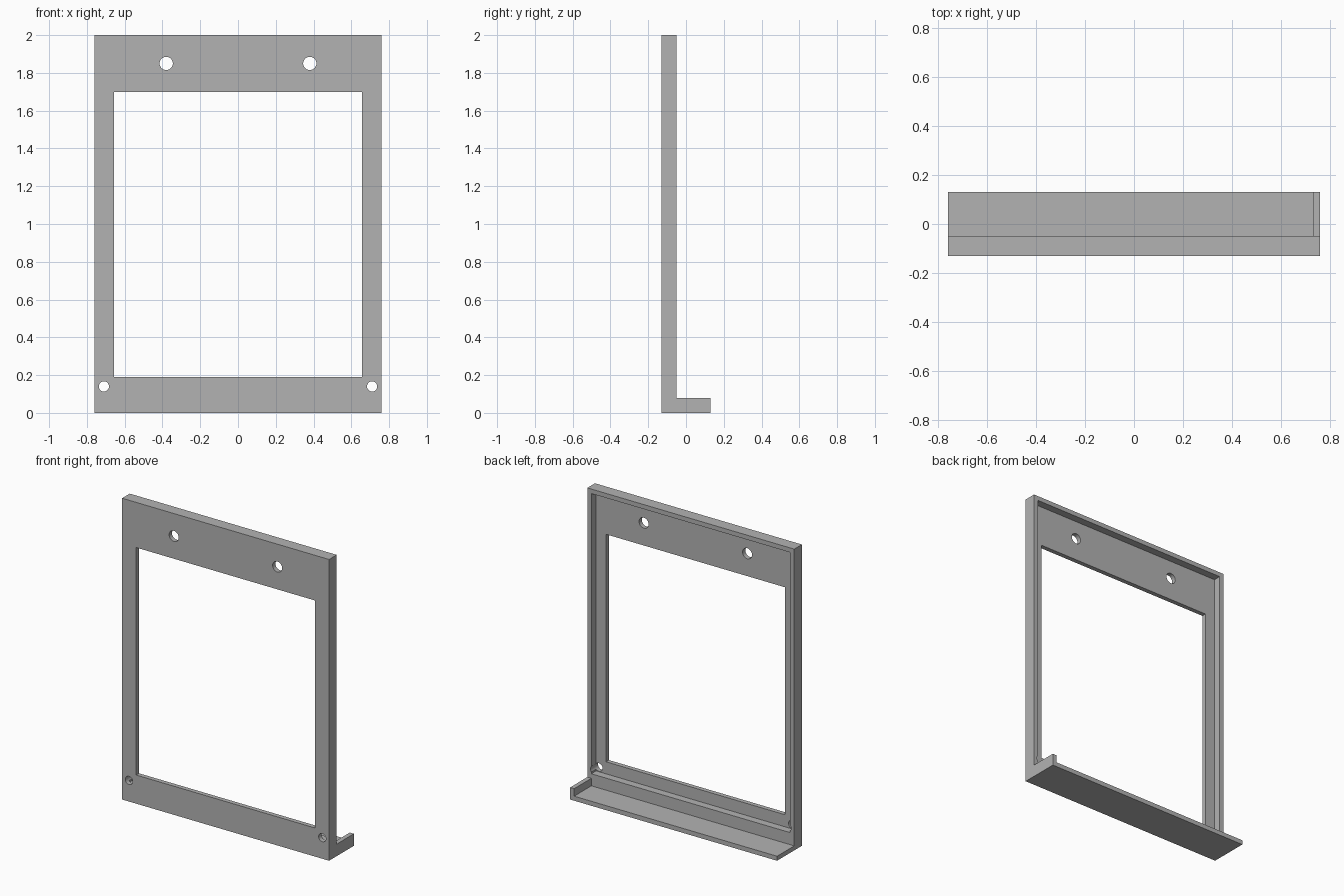
import bpy
import bmesh
from math import pi
from mathutils import Matrix, Vector

if "Cube" in bpy.data.objects:
    bpy.data.objects.remove(bpy.data.objects["Cube"], do_unlink=True)

W = 0.76                      # half width
FRONT, SHEET, REAR, TRAY = -0.13, -0.10, -0.05, 0.13
RIM = 0.03

grey = bpy.data.materials.new("plain grey")
grey.use_nodes = True
grey.diffuse_color = (0.45, 0.45, 0.45, 1)
grey.node_tree.nodes["Principled BSDF"].inputs["Base Color"].default_value = (0.45, 0.45, 0.45, 1)


def finish(name, bm):
    bmesh.ops.recalc_face_normals(bm, faces=bm.faces)
    mesh = bpy.data.meshes.new(name)
    bm.to_mesh(mesh)
    bm.free()
    mesh.materials.append(grey)
    obj = bpy.data.objects.new(name, mesh)
    bpy.context.collection.objects.link(obj)
    return obj


def prism(name, outline, y0, y1):
    """Extrude an x-z outline from y0 to y1."""
    bm = bmesh.new()
    face = bm.faces.new([bm.verts.new((x, y0, z)) for x, z in outline])
    grown = bmesh.ops.extrude_face_region(bm, geom=[face])["geom"]
    verts = [g for g in grown if isinstance(g, bmesh.types.BMVert)]
    bmesh.ops.translate(bm, verts=verts, vec=Vector((0, y1 - y0, 0)))
    return finish(name, bm)


def block(name, half, z0, z1, y0, y1):
    return prism(name, [(-half, z0), (half, z0), (half, z1), (-half, z1)], y0, y1)


def drill(name, x, z, radius):
    bm = bmesh.new()
    place = Matrix.Translation((x, -0.1, z)) @ Matrix.Rotation(pi / 2, 4, 'X')
    bmesh.ops.create_cone(bm, cap_ends=True, segments=32, radius1=radius,
                          radius2=radius, depth=0.3, matrix=place)
    return finish(name, bm)


# Upright frame with a rear recess, a window and four screw holes
frame = block("frame", W, 0, 2, FRONT, REAR)
cutters = [
    block("recess_cutter", W - RIM, 0.11, 2 - RIM, SHEET, 0.1),
    block("window_cutter", 0.657, 0.19, 1.70, -0.3, 0.2),
]
for side in (-1, 1):
    cutters.append(drill("upper_hole_cutter", side * 0.38, 1.85, 0.035))
    cutters.append(drill("lower_hole_cutter", side * 0.71, 0.14, 0.027))

for cutter in cutters:
    cutter.hide_render = True
    mod = frame.modifiers.new(cutter.name, 'BOOLEAN')
    mod.operation = 'DIFFERENCE'
    mod.solver = 'EXACT'
    mod.object = cutter

# Bake the cuts, then discard the cutters
bpy.context.view_layer.update()
cut = frame.evaluated_get(bpy.context.evaluated_depsgraph_get())
frame_mesh = bpy.data.meshes.new_from_object(cut)
frame.modifiers.clear()
frame.data = frame_mesh
for cutter in cutters:
    bpy.data.objects.remove(cutter, do_unlink=True)

# Rear shelf with a raised lip on its left end only
prism("shelf", [(-W, 0), (W, 0), (W, 0.08), (W - RIM, 0.08),
                (W - RIM, RIM), (-W, RIM)], REAR, TRAY)

# Smooth hole walls, sharp edges elsewhere
bpy.ops.object.select_all(action='DESELECT')
frame.select_set(True)
bpy.context.view_layer.objects.active = frame
bpy.ops.object.shade_smooth_by_angle(angle=pi / 6)
